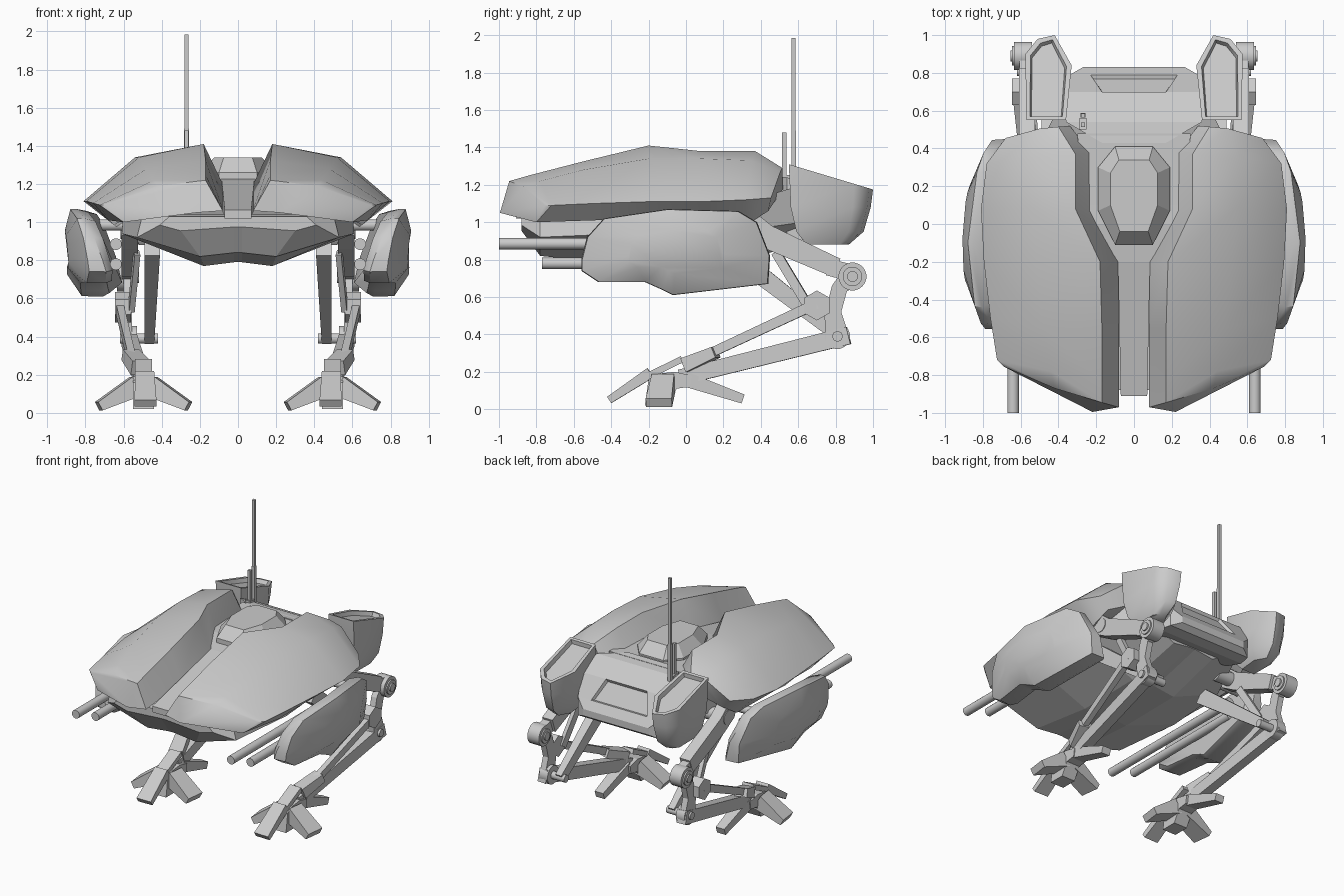
import bpy, bmesh, math
from mathutils import Vector as V

if "Cube" in bpy.data.objects:
    bpy.data.objects.remove(bpy.data.objects["Cube"])


def finish(name, bm, mirror=True, smooth=None):
    bmesh.ops.recalc_face_normals(bm, faces=bm.faces)
    me = bpy.data.meshes.new(name)
    bm.to_mesh(me)
    bm.free()
    ob = bpy.data.objects.new(name, me)
    bpy.context.collection.objects.link(ob)
    if smooth:
        me.shade_smooth()
        me.set_sharp_from_angle(angle=math.radians(smooth))
    if mirror:
        ob.modifiers.new("Mirror", 'MIRROR').use_mirror_merge = False
    return ob


def loft_bm(rings):
    bm = bmesh.new()
    rows = [[bm.verts.new(p) for p in r] for r in rings]
    n = len(rows[0])
    for a, b in zip(rows, rows[1:]):
        for i in range(n):
            j = (i + 1) % n
            bm.faces.new((a[i], a[j], b[j], b[i]))
    bm.faces.new(rows[0])
    end = bm.faces.new(rows[-1])
    bmesh.ops.recalc_face_normals(bm, faces=bm.faces)
    bm.normal_update()
    return bm, end


def loft(name, rings, mirror=True, smooth=None):
    return finish(name, loft_bm(rings)[0], mirror, smooth)


def prism(name, yz, x0, x1):
    return loft(name, [[(x, y, z) for y, z in yz] for x in (x0, x1)])


def beam(name, p0, p1, s0, s1, mirror=True):
    """Tapered box; s0 and s1 are (width, height) at each end."""
    p0, p1 = V(p0), V(p1)
    d = (p1 - p0).normalized()
    side = d.cross(V((0, 0, 1))).normalized()
    up = side.cross(d)
    corners = ((-.5, -.5), (.5, -.5), (.5, .5), (-.5, .5))
    return loft(name, [[p + side * a * s[0] + up * b * s[1] for a, b in corners]
                       for p, s in ((p0, s0), (p1, s1))], mirror)


def rod(name, p0, p1, r, n=16, mirror=True):
    p0, p1 = V(p0), V(p1)
    q = (p1 - p0).to_track_quat('Z', 'Y')
    ring = [q @ V((r * math.cos(t), r * math.sin(t), 0))
            for t in (math.tau * (i + .5) / n for i in range(n))]
    return loft(name, [[p + v for v in ring] for p in (p0, p1)], mirror, 40 if n > 8 else None)


def symmetric(y, half):
    """Full ring from right-hand (x, z) points running top to bottom."""
    return [(x, y, z) for x, z in half] + [(-x, y, z) for x, z in reversed(half)]


# Split carapace, described by lengthwise rails
inner = [(.08, -.97, 1.06), (.08, -.86, 1.07), (.08, -.55, 1.12), (.08, -.2, 1.2), (.23, .07, 1.23), (.23, .38, 1.23), (.34, .52, 1.18)]
ridge = [(.17, -.945, 1.22), (.17, -.84, 1.25), (.17, -.55, 1.325), (.18, -.2, 1.41), (.31, .08, 1.38), (.31, .37, 1.38), (.40, .515, 1.29)]
shoulder = [(.42, -.87, 1.19), (.44, -.78, 1.22), (.48, -.55, 1.28), (.52, -.2, 1.34), (.54, .08, 1.34), (.54, .35, 1.33), (.50, .505, 1.27)]
rim = [(.69, -.755, 1.09), (.725, -.72, 1.09), (.76, -.5, 1.1), (.795, -.2, 1.11), (.81, .08, 1.11), (.78, .32, 1.12), (.68, .455, 1.13)]
low = [(.22, -.995, 1.05), (.60, -.80, 1.0), (.68, -.5, 1.01), (.69, -.2, 1.02), (.65, .1, .985), (.63, .3, .97), (.6, .44, 1.06)]
loft("carapace_half", list(zip(inner, ridge, shoulder, rim, low)), smooth=50)

# Belly hull and centre spine
hull = [(-.88, .36, 1.03, .41, .985, .3, .955), (-.78, .5, 1.04, .53, .92, .2, .82),
        (-.3, .6, 1.06, .61, .94, .18, .77), (.2, .6, 1.07, .57, .94, .18, .775), (.62, .4, 1.2, .4, 1.0, .17, .88)]
loft("belly_hull", [symmetric(y, [(a, az), (b, bz), (c, cz), (.02, cz + .02)])
                    for y, a, az, b, bz, c, cz in hull], False)
spine = [(-.91, .07, 1.065), (-.2, .085, 1.215), (.0, .21, 1.24), (.1, .27, 1.24), (.48, .3, 1.25)]
loft("spine_deck", [symmetric(y, [(w, z), (w, 1.02)]) for y, w, z in spine], False)

# Top hatch
hatch = [(.10, .41), (.19, .30), (.19, .07), (.10, -.11)]
crown = [(.08, .34), (.125, .27), (.125, .10), (.075, -.04)]
loft("top_hatch", [[(x, y, z) for x, y in h] + [(-x, y, z) for x, y in reversed(h)]
                   for h, z in ((hatch, 1.22), (hatch, 1.26), (crown, 1.34))], False)

# Rear deck with a recessed vent: y, vent half width, half width, top, bottom
deck = [(.43, .1, .17, 1.255, 1.0), (.54, .17, .36, 1.24, .93), (.70, .17, .36, 1.16, .88),
        (.79, .23, .34, 1.02, .88), (.83, .2, .27, .96, .91)]
bm, _ = loft_bm([symmetric(y, [(v, t), (w, t), (w, b)]) for y, v, w, t, b in deck])
vent = [f for f in bm.faces if f.normal.z > .3 and .7 < f.calc_center_median().y < .79
        and abs(f.calc_center_median().x) < .05]
bmesh.ops.inset_individual(bm, faces=vent, thickness=.015, depth=-.02)
finish("rear_deck", bm, False)

# Rear pods with sunken lids
plan = [(.36, .55), (.57, .55), (.575, .90), (.51, .98), (.42, 1.0), (.33, .84)]


def pod_ring(s, z=None, ycen=.75):
    pts = [(.465 + (x - .465) * s, ycen + (y - ycen) * s) for x, y in plan]
    return [(x, y, 1.31 - .3 * (y - .55) if z is None else z) for x, y in pts]


bm, lid = loft_bm([pod_ring(.5, .88, .74), pod_ring(.8, .95, .75), pod_ring(.95, 1.08), pod_ring(1)])
bmesh.ops.inset_individual(bm, faces=[lid], thickness=.028)
bmesh.ops.inset_individual(bm, faces=[lid], thickness=.01, depth=-.03)
finish("rear_pod", bm, smooth=45)

# Antennas on the left side
beam("antenna_base", (-.27, .5, 1.22), (-.27, .56, 1.22), (.035, .08), (.035, .06), False)
rod("short_antenna", (-.27, .525, 1.2), (-.27, .525, 1.48), .016, 4, False)
rod("tall_antenna_sleeve", (-.27, .575, 1.2), (-.27, .575, 1.49), .017, 4, False)
rod("tall_antenna", (-.27, .575, 1.4), (-.27, .575, 1.985), .015, 4, False)

# Side gun pods: inner, rim and bulged outer outline
side = [(-.56, .80), (-.53, .92), (-.44, 1.02), (-.1, 1.07), (.28, 1.06), (.38, 1.0), (.45, .82),
        (.44, .67), (-.07, .61), (-.13, .64), (-.22, .68), (-.47, .68), (-.56, .74)]


def gun_ring(s, x_low, x_high):
    ring = []
    for y, z in side:
        y, z = -.05 + (y + .05) * s, .84 + (z - .84) * s
        x = x_low + (x_high - x_low) * (z - .61) / .46
        ring.append((x - .3 * (y + .12) ** 2, y, z))
    return ring


loft("gun_pod", [gun_ring(.92, .67, .79), gun_ring(1, .71, .85), gun_ring(.99, .82, .88), gun_ring(.5, .89, .915)],
     smooth=40)
rod("upper_barrel", (.64, -1.0, .885), (.64, .25, .885), .031)
rod("lower_barrel", (.64, -.77, .78), (.64, .25, .78), .031)
rod("gun_mount", (.5, .25, .985), (.76, .25, .985), .03)

# Legs: thigh, knee, link and shank
prism("thigh", [(.25, 1.06), (.3, .93), (.42, .86), (.79, .705), (.825, .805), (.46, .98), (.36, 1.06)], .525, .61)
beam("knee_arm", (.575, .76, .76), (.575, .92, .72), (.06, .09), (.06, .09))
rod("knee_disc", (.54, .89, .71), (.635, .89, .71), .075, 20)
rod("knee_ring", (.53, .89, .71), (.645, .89, .71), .052, 20)
rod("knee_pin", (.52, .89, .71), (.655, .89, .71), .03, 12)
prism("knee_link", [(.85, .76), (.78, .66), (.74, .5), (.75, .38), (.81, .33), (.87, .4), (.83, .52), (.86, .63), (.95, .68)], .555, .6)
rod("ankle_disc", (.53, .81, .39), (.60, .81, .39), .068)
rod("ankle_pin", (.42, .81, .39), (.62, .81, .39), .028, 12)
rod("rod_joint", (.56, .70, .555), (.645, .70, .555), .08, 6)
beam("shank", (.575, .87, .395), (.50, -.03, .17), (.07, .095), (.07, .085))
beam("shank_rod", (.625, .70, .565), (.56, .12, .295), (.04, .055), (.04, .05))
beam("rod_socket", (.565, .16, .305), (.51, .0, .235), (.09, .06), (.1, .08))
beam("inner_strut", (.45, .2, .87), (.465, .82, .39), (.08, .11), (.05, .07))
beam("cross_strut", (.53, .48, .84), (.56, .66, .54), (.03, .05), (.03, .05))
rod("hip_pin", (.4, .38, .96), (.615, .38, .96), .05)

# Feet: ankle block, instep plate and four toes
hub = V((.495, -.12, .15))
prism("foot_hub", [(-.22, .02), (-.2, .16), (-.15, .19), (-.06, .2), (.03, .18), (.02, .12), (-.05, .11), (-.1, .02)], .44, .55)
beam("instep_plate", (.495, -.19, .185), (.495, -.02, .268), (.09, .035), (.09, .035))
beam("front_toe", (.49, -.19, .195), (.485, -.41, .05), (.1, .06), (.115, .04))
beam("back_toe", (.50, .0, .16), (.50, .305, .055), (.09, .08), (.07, .05))
for name, s in (("outer_toe", 1), ("inner_toe", -1)):
    beam(name, hub + V((s * .04, .0, -.01)), (.495 + s * .235, -.145, .035), (.12, .11), (.14, .05))
